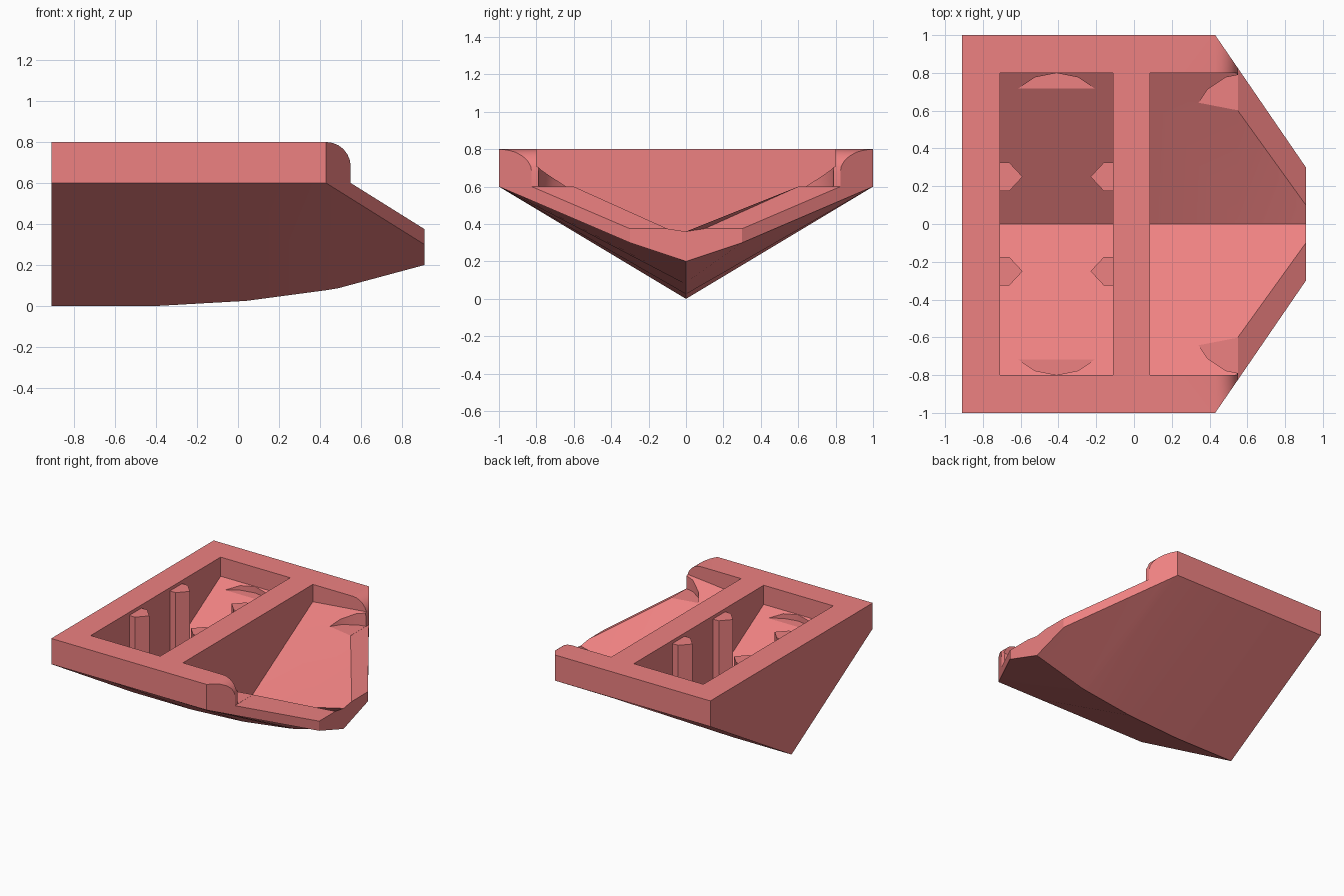
import bpy, bmesh, math

if "Cube" in bpy.data.objects:
    bpy.data.objects.remove(bpy.data.objects["Cube"])

coral = bpy.data.materials.new("coral")
coral.diffuse_color = (0.85, 0.22, 0.22, 1)
coral.use_nodes = True
coral.node_tree.nodes["Principled BSDF"].inputs["Base Color"].default_value = coral.diffuse_color


def loft(name, rings):
    """Closed solid through equal-length rings of 3D points."""
    bm = bmesh.new()
    loops = [[bm.verts.new(p) for p in ring] for ring in rings]
    for a, b in zip(loops, loops[1:]):
        for i in range(len(a)):
            j = (i + 1) % len(a)
            bm.faces.new((a[i], a[j], b[j], b[i]))
    bm.faces.new(loops[0])
    bm.faces.new(loops[-1])
    bmesh.ops.recalc_face_normals(bm, faces=bm.faces[:])
    me = bpy.data.meshes.new(name)
    bm.to_mesh(me)
    bm.free()
    me.materials.append(coral)
    ob = bpy.data.objects.new(name, me)
    bpy.context.collection.objects.link(ob)
    return ob


def section(x, half):
    """Cross-section at x: half profile from the centreline out, mirrored in y."""
    return [(x, y, z) for y, z in half] + [(x, -y, z) for y, z in reversed(half[1:])]


def boolean(target, other, op):
    m = target.modifiers.new(other.name, 'BOOLEAN')
    m.operation, m.object, m.solver = op, other, 'EXACT'
    bpy.context.view_layer.objects.active = target
    bpy.ops.object.modifier_apply(modifier=m.name)
    bpy.data.objects.remove(other)


# V-bottomed hull: x, keel height, half width, chine height
stations = [(-.91, 0, 1, .6), (-.4, 0, 1, .6), (.04, .025, 1, .6), (.43, .077, 1, .6),
            (.49, .087, .9125, .5625), (.91, .2, .3, .3)]
hull = loft("hull", [section(x, [(0, k), (w, c), (w, 1)]) for x, k, w, c in stations])

# Side profile: flat deck, rounded step, sloping bow rim
arc = [(.43 + .12 * math.sin(math.radians(a)), .68 + .12 * math.cos(math.radians(a)))
       for a in range(0, 91, 15)]
side = [(-1, -.1), (-1, .8)] + arc + [(.55, .6), (.91, .375), (1, .31875), (1, -.1)]
boolean(hull, loft("side_profile", [[(x, y, z) for x, z in side] for y in (-1.2, 1.2)]),
        'INTERSECT')

# Rear well
rear = [(0, .171), (.8, .651), (.8, 1)]
boolean(hull, loft("rear_well", [section(x, rear) for x in (-.71, -.11)]), 'DIFFERENCE')

# Bow well, open at the front: x, centre height, rim y, rim z, wall-foot height
bow = [(.085, .19, .69, .6, .665), (.55, .275, .6, .6, .71),
       (.91, .36, .1, .375, .62), (.96, .36, .1, .375, .62)]
boolean(hull, loft("bow_well", [section(x, [(0, c), (m, zm), (.8, ze), (.8, 1)])
                                for x, c, m, zm, ze in bow]), 'DIFFERENCE')

# Round seat pockets cut flat into the sloping floors
for cx in (-.41, .6):
    for cy in (-.5, .5):
        ring = [(cx + .299 * math.cos(i * math.pi / 8), cy + .299 * math.sin(i * math.pi / 8))
                for i in range(16)]
        boolean(hull, loft("seat_pocket", [[(x, y, z) for x, y in ring] for z in (.601, 1)]),
                'DIFFERENCE')

# Pointed posts on the rear well's end walls
outline = [(-.02, -.075), (.05, -.075), (.12, 0), (.05, .075), (-.02, .075)]
parts = [hull]
for wall, s in ((-.71, 1), (-.11, -1)):
    for cy in (-.25, .25):
        parts.append(loft("post", [[(wall + s * x, cy + y, z) for x, y in outline]
                                   for z in (.23, .775)]))

# Smooth the gentle bends, keep the hard edges
bpy.ops.object.select_all(action='DESELECT')
for ob in parts:
    ob.select_set(True)
bpy.context.view_layer.objects.active = hull
bpy.ops.object.shade_smooth_by_angle(angle=math.radians(30))
